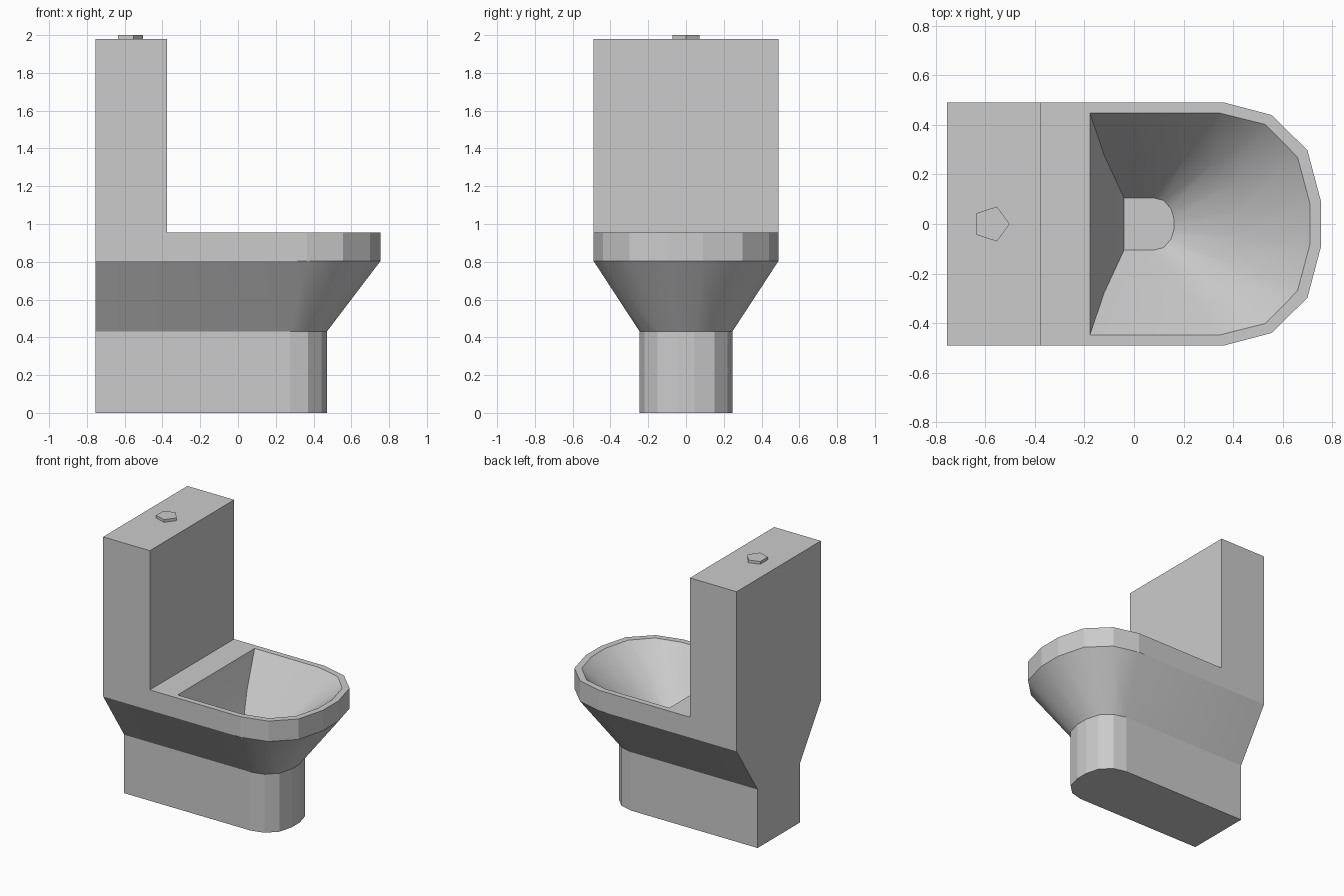
import bpy
import bmesh
import math

cube = bpy.data.objects.get("Cube")
if cube:
    bpy.data.objects.remove(cube, do_unlink=True)

# Single ceramic colour
ceramic = bpy.data.materials.new("grey ceramic")
ceramic.use_nodes = True
colour = (0.6, 0.6, 0.6, 1.0)
ceramic.diffuse_color = colour
ceramic.node_tree.nodes["Principled BSDF"].inputs["Base Color"].default_value = colour


def finish(bm, name):
    bmesh.ops.recalc_face_normals(bm, faces=bm.faces[:])
    for edge in bm.edges:
        if len(edge.link_faces) == 2:
            edge.smooth = edge.calc_face_angle() < math.radians(38)
    mesh = bpy.data.meshes.new(name)
    bm.to_mesh(mesh)
    bm.free()
    mesh.materials.append(ceramic)
    obj = bpy.data.objects.new(name, mesh)
    bpy.context.collection.objects.link(obj)
    return obj


def ring(bm, back, half, z):
    """Closed outline: straight back edge, mirrored faceted nose."""
    side = [(back, half[0][1])] + half
    outline = side + [(x, -y) for x, y in reversed(side)]
    return [bm.verts.new((x, y, z)) for x, y in outline]


def bridge(bm, a, b, smooth):
    n = len(a)
    for i in range(n):
        j = (i + 1) % n
        bm.faces.new((a[i], a[j], b[j], b[i])).smooth = smooth


# Half outlines of the nose, from the side to the front
foot = [(0.275, 0.245), (0.37, 0.22), (0.442, 0.15), (0.47, 0.045)]
rim = [(0.365, 0.49), (0.555, 0.44), (0.70, 0.298), (0.755, 0.09)]
opening = [(0.345, 0.448), (0.53, 0.402), (0.66, 0.27), (0.71, 0.083)]
drain = [(0.08, 0.105), (0.12, 0.095), (0.15, 0.06), (0.162, 0.02)]
middle = [((a + c) / 2, (b + d) / 2) for (a, b), (c, d) in zip(opening, drain)]

BACK, SEAT, TOP = -0.755, 0.955, 1.98

# Bowl: pedestal, flare, rim and hollow basin
bm = bmesh.new()
sections = [
    (BACK, foot, 0.0, False),
    (BACK, foot, 0.43, False),
    (BACK, rim, 0.805, True),
    (BACK, rim, SEAT, False),
    (-0.178, opening, SEAT, False),
    (-0.12, middle, 0.73, True),
    (-0.04, drain, 0.50, True),
]
previous = None
for back, half, z, smooth in sections:
    current = ring(bm, back, half, z)
    if previous:
        bridge(bm, previous, current, smooth)
    else:
        bm.faces.new(current)
    previous = current
bm.faces.new(previous)
finish(bm, "bowl")

# Cistern tank, flush with the back and sides of the bowl
bm = bmesh.new()
bmesh.ops.create_cube(bm, size=1)
bmesh.ops.scale(bm, vec=(0.38, 0.98, TOP - SEAT), verts=bm.verts[:])
bmesh.ops.translate(bm, vec=(BACK + 0.19, 0, (TOP + SEAT) / 2), verts=bm.verts[:])
finish(bm, "tank")

# Five-sided flush button
bm = bmesh.new()
corners = [math.radians(72 * i) for i in range(5)]
base = [bm.verts.new((-0.576 + 0.074 * math.cos(a), 0.074 * math.sin(a), TOP)) for a in corners]
lid = [bm.verts.new((v.co.x, v.co.y, 2.0)) for v in base]
bridge(bm, base, lid, False)
bm.faces.new(base)
bm.faces.new(lid)
finish(bm, "flush_button")
